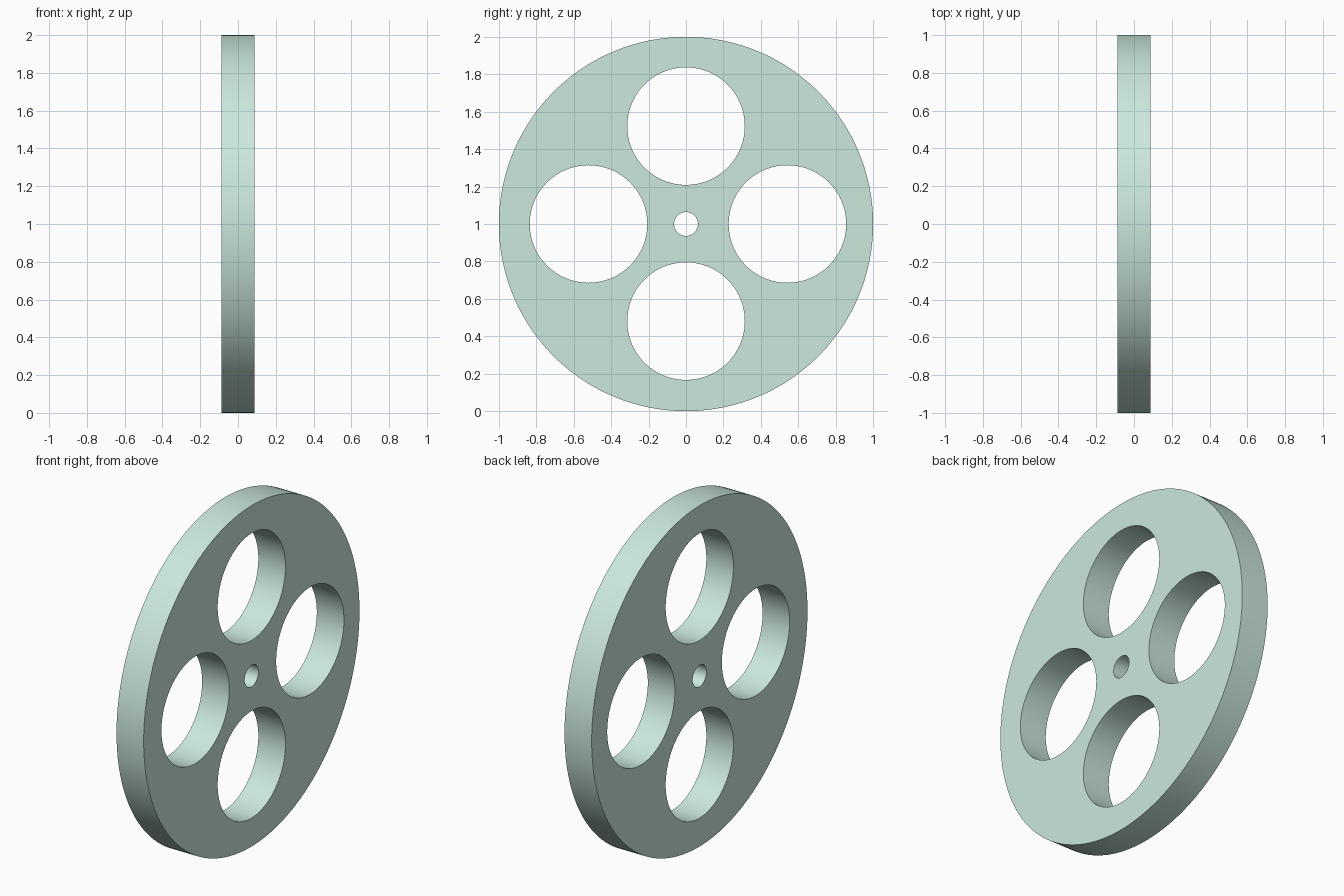
import bpy
import math

if "Cube" in bpy.data.objects:
    bpy.data.objects.remove(bpy.data.objects["Cube"])

HALF = 0.088  # half the wheel thickness


def disc(name, y, z, radius, depth, sides):
    """Cylinder with its axis along x."""
    bpy.ops.mesh.primitive_cylinder_add(vertices=sides, radius=radius, depth=depth,
                                        location=(0, y, z),
                                        rotation=(0, math.pi / 2, 0))
    ob = bpy.context.object
    ob.name = name
    bpy.ops.object.transform_apply(location=True, rotation=True, scale=True)
    return ob


# Solid wheel body
wheel = disc("wheel_disc", 0, 1, 1.0, 2 * HALF, 192)

# Axle hole and four lightening holes: (y, z, radius, sides)
holes = [
    (0.0, 1.0, 0.064, 48),
    (0.0, 1.523, 0.314, 96),
    (0.0, 0.481, 0.314, 96),
    (-0.521, 1.0, 0.314, 96),
    (0.542, 1.0, 0.314, 96),
]
for y, z, radius, sides in holes:
    cutter = disc("hole_cutter", y, z, radius, 1.0, sides)
    cutter.hide_render = True
    cut = wheel.modifiers.new("hole", 'BOOLEAN')
    cut.operation = 'DIFFERENCE'
    cut.solver = 'EXACT'
    cut.object = cutter
    bpy.context.view_layer.objects.active = wheel
    bpy.ops.object.modifier_apply(modifier=cut.name)
    bpy.data.objects.remove(cutter)

# Smooth rims with sharp edges
bpy.ops.object.select_all(action='DESELECT')
wheel.select_set(True)
bpy.context.view_layer.objects.active = wheel
bpy.ops.object.shade_smooth_by_angle(angle=math.radians(30))

# Pale mint finish
mint = bpy.data.materials.new("pale_mint")
mint.diffuse_color = (0.60, 0.81, 0.72, 1)
mint.use_nodes = True
mint.node_tree.nodes["Principled BSDF"].inputs["Base Color"].default_value = mint.diffuse_color
wheel.data.materials.clear()
wheel.data.materials.append(mint)
